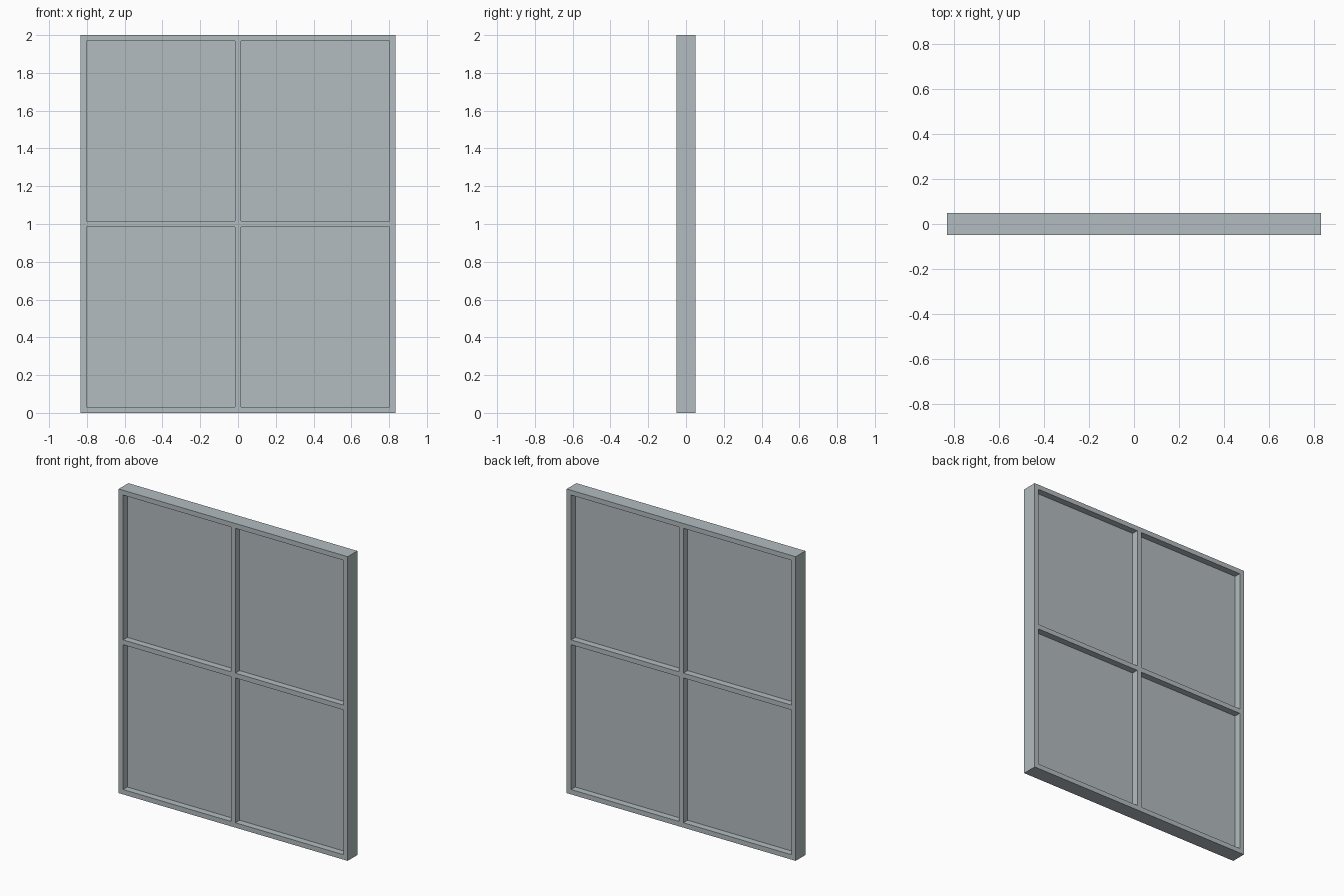
import bpy
import bmesh

cube = bpy.data.objects.get("Cube")
if cube:
    bpy.data.objects.remove(cube, do_unlink=True)

WIDTH, HEIGHT, DEPTH = 1.666, 2.0, 0.1
RIM, BAR = 0.032, 0.032          # outer rim width, crossbar width
GLASS = 0.012                    # pane thickness

# Pale blue-grey material
mat = bpy.data.materials.new("pale_grey")
mat.use_nodes = True
colour = (0.45, 0.505, 0.525, 1.0)
mat.diffuse_color = colour
mat.node_tree.nodes["Principled BSDF"].inputs["Base Color"].default_value = colour


def finish(bm, name):
    mesh = bpy.data.meshes.new(name)
    bmesh.ops.recalc_face_normals(bm, faces=bm.faces)
    bm.to_mesh(mesh)
    bm.free()
    mesh.materials.append(mat)
    obj = bpy.data.objects.new(name, mesh)
    bpy.context.collection.objects.link(obj)
    return obj


def slab(name, xs, zs, depth, keep):
    """Fill the kept cells of an x/z grid and extrude them along y."""
    bm = bmesh.new()
    verts = [[bm.verts.new((x, -depth / 2, z)) for z in zs] for x in xs]
    for i in range(len(xs) - 1):
        for j in range(len(zs) - 1):
            if keep(i, j):
                bm.faces.new((verts[i][j], verts[i + 1][j],
                              verts[i + 1][j + 1], verts[i][j + 1]))
    result = bmesh.ops.extrude_face_region(bm, geom=bm.faces[:], use_keep_orig=True)
    moved = [v for v in result["geom"] if isinstance(v, bmesh.types.BMVert)]
    bmesh.ops.translate(bm, verts=moved, vec=(0, depth, 0))
    return finish(bm, name)


# Grid lines: rim edges and crossbar edges
half = WIDTH / 2
xs = [-half, -half + RIM, -BAR / 2, BAR / 2, half - RIM, half]
zs = [0, RIM, (HEIGHT - BAR) / 2, (HEIGHT + BAR) / 2, HEIGHT - RIM, HEIGHT]

# Frame with crossbars, open at the four pane cells
slab("window_frame", xs, zs, DEPTH, lambda i, j: not (i in (1, 3) and j in (1, 3)))

# Four recessed panes
for i, side in ((1, "right"), (3, "left")):
    for j, level in ((1, "lower"), (3, "upper")):
        slab(f"{level}_{side}_pane", xs[i:i + 2], zs[j:j + 2], GLASS, lambda a, b: True)
